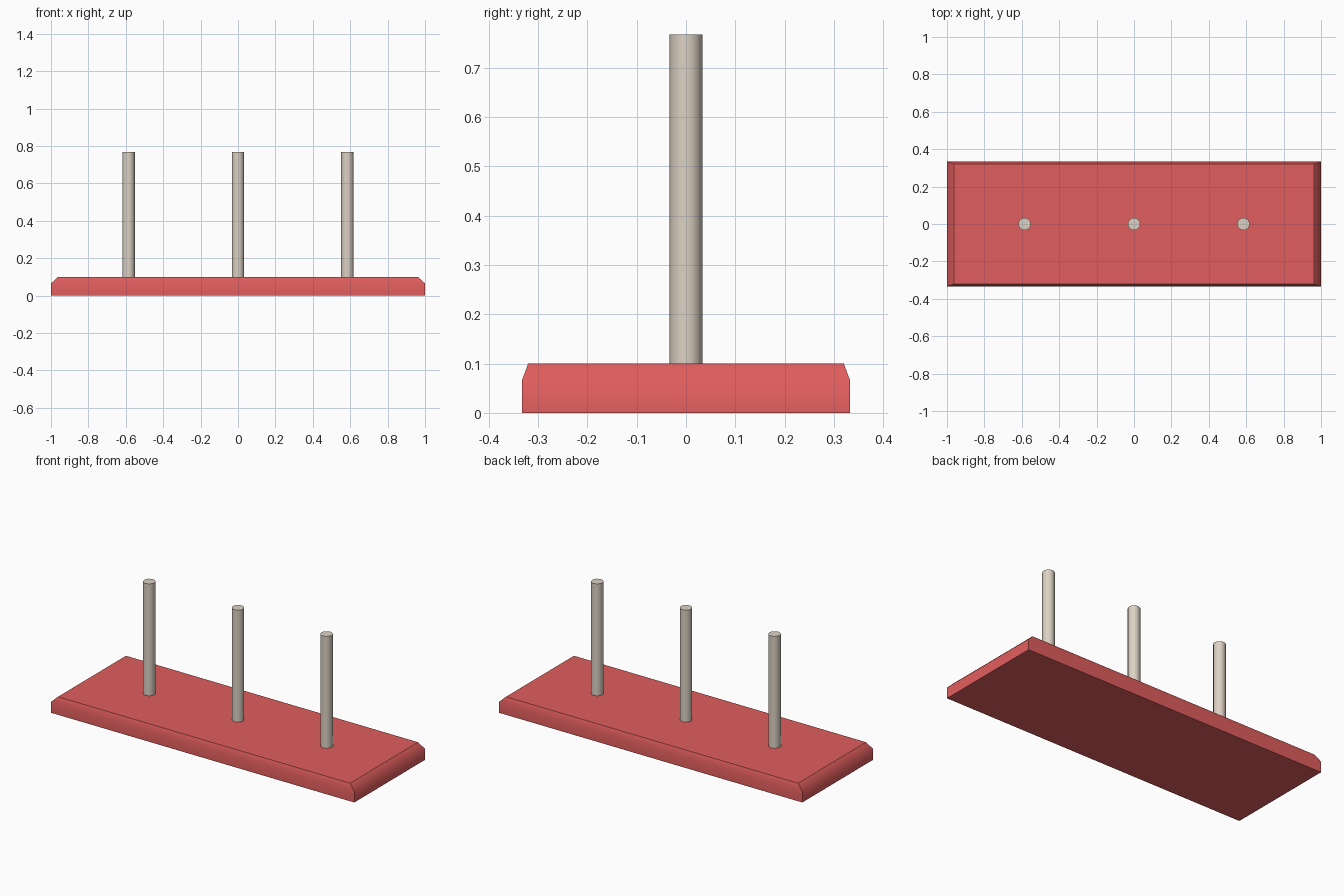
import bpy
import bmesh

cube = bpy.data.objects.get("Cube")
if cube:
    bpy.data.objects.remove(cube, do_unlink=True)


def material(name, rgb):
    mat = bpy.data.materials.new(name)
    mat.use_nodes = True
    colour = (*rgb, 1.0)
    mat.diffuse_color = colour
    mat.node_tree.nodes["Principled BSDF"].inputs["Base Color"].default_value = colour
    return mat


red = material("soft red", (0.75, 0.11, 0.11))
wood = material("pale wood", (0.72, 0.64, 0.55))

BASE_TOP = 0.10
ROD_TOP = 0.767

# Base board: stacked rectangles (half width, half depth, height) with a chamfered rim
sections = [(1.0, 0.333, 0.0), (1.0, 0.333, 0.065), (0.963, 0.32, BASE_TOP)]
bm = bmesh.new()
rings = [[bm.verts.new((sx * w, sy * d, z)) for sx, sy in ((-1, -1), (1, -1), (1, 1), (-1, 1))]
         for w, d, z in sections]
bm.faces.new(reversed(rings[0]))
bm.faces.new(rings[-1])
for low, high in zip(rings, rings[1:]):
    for i in range(4):
        j = (i + 1) % 4
        face = bm.faces.new((low[i], low[j], high[j], high[i]))
        face.smooth = True
# Only the fold between side and chamfer is shaded smooth
for edge in bm.edges:
    edge.smooth = all(v in rings[1] for v in edge.verts)
mesh = bpy.data.meshes.new("base_board")
bm.to_mesh(mesh)
bm.free()
mesh.materials.append(red)
board = bpy.data.objects.new("base_board", mesh)
bpy.context.collection.objects.link(board)

# Three upright rods
for name, x in (("right_rod", -0.585), ("middle_rod", 0.0), ("left_rod", 0.585)):
    bpy.ops.mesh.primitive_cylinder_add(vertices=16, radius=0.0333, depth=ROD_TOP - BASE_TOP,
                                        location=(x, 0, (ROD_TOP + BASE_TOP) / 2))
    rod = bpy.context.object
    rod.name = name
    rod.data.materials.append(wood)
    bpy.ops.object.shade_smooth_by_angle()
